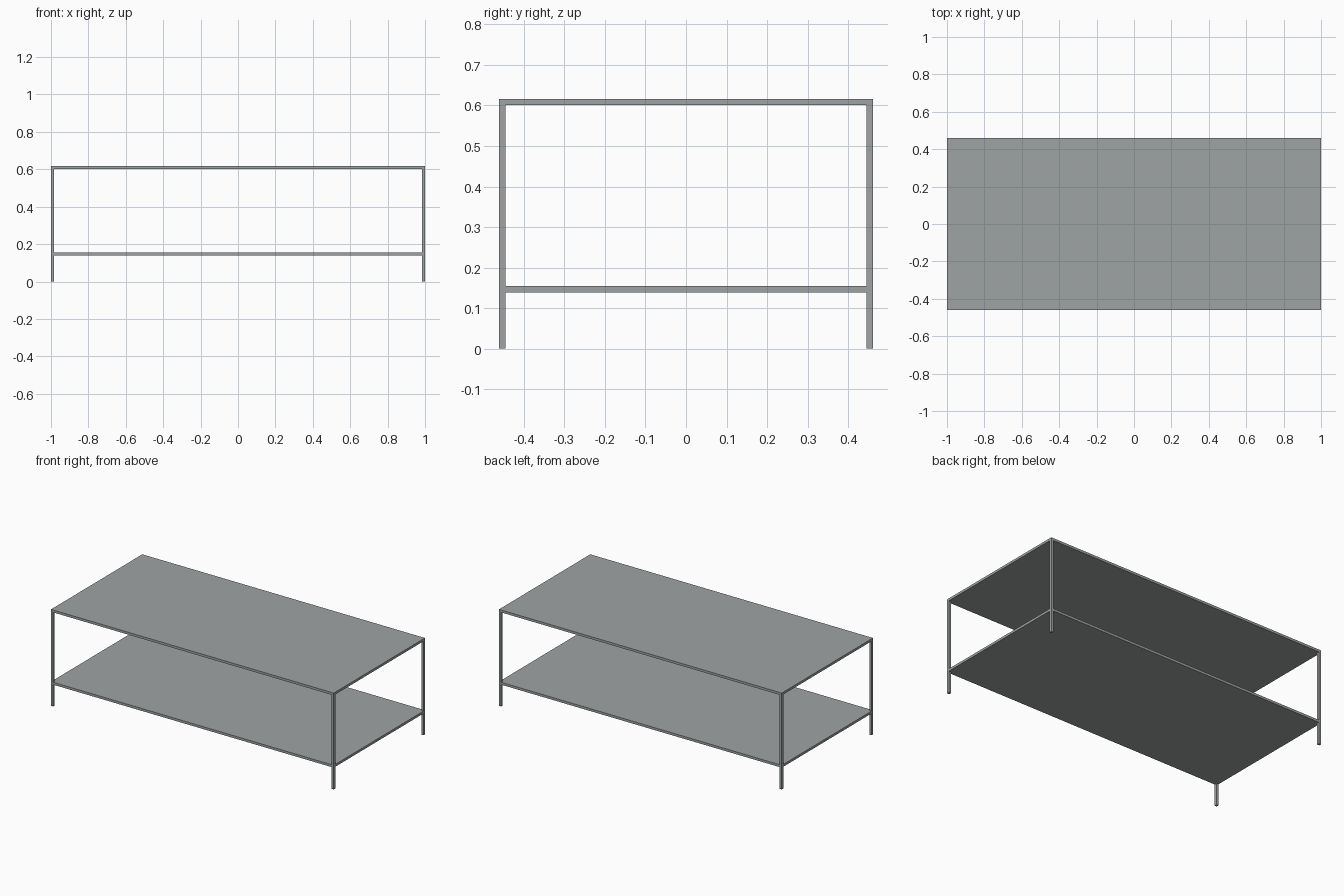
import bpy, bmesh

if "Cube" in bpy.data.objects:
    bpy.data.objects.remove(bpy.data.objects["Cube"])

HX, HY = 1.0, 0.461      # half footprint
T = 0.0155               # bar and slab thickness
TOP, SHELF = 0.6165, 0.1545

# Dark grey metal
metal = bpy.data.materials.new("dark_metal")
metal.diffuse_color = (0.345, 0.367, 0.367, 1)
metal.use_nodes = True
metal.node_tree.nodes["Principled BSDF"].inputs["Base Color"].default_value = metal.diffuse_color


def slab(name, outline, z0, z1):
    """Extrude a flat outline from z0 up to z1."""
    bm = bmesh.new()
    face = bm.faces.new([bm.verts.new((x, y, z0)) for x, y in outline])
    ext = bmesh.ops.extrude_face_region(bm, geom=[face])
    verts = [v for v in ext["geom"] if isinstance(v, bmesh.types.BMVert)]
    bmesh.ops.translate(bm, verts=verts, vec=(0, 0, z1 - z0))
    bmesh.ops.recalc_face_normals(bm, faces=bm.faces)
    mesh = bpy.data.meshes.new(name)
    bm.to_mesh(mesh)
    bm.free()
    mesh.materials.append(metal)
    obj = bpy.data.objects.new(name, mesh)
    bpy.context.collection.objects.link(obj)
    return obj


def rect(x0, x1, y0, y1):
    return [(x0, y0), (x1, y0), (x1, y1), (x0, y1)]


# Table top
slab("table_top", rect(-HX, HX, -HY, HY), TOP - T, TOP)

# Lower shelf, notched at the corners around the legs
ix, iy = HX - T, HY - T
slab("lower_shelf", [(-ix, -HY), (ix, -HY), (ix, -iy), (HX, -iy),
                     (HX, iy), (ix, iy), (ix, HY), (-ix, HY),
                     (-ix, iy), (-HX, iy), (-HX, -iy), (-ix, -iy)],
     SHELF - T, SHELF)

# Four square corner legs
for sx, side in ((-1, "left"), (1, "right")):
    for sy, end in ((-1, "front"), (1, "back")):
        xs, ys = sorted((sx * ix, sx * HX)), sorted((sy * iy, sy * HY))
        slab(f"{end}_{side}_leg", rect(*xs, *ys), 0, TOP - T)
